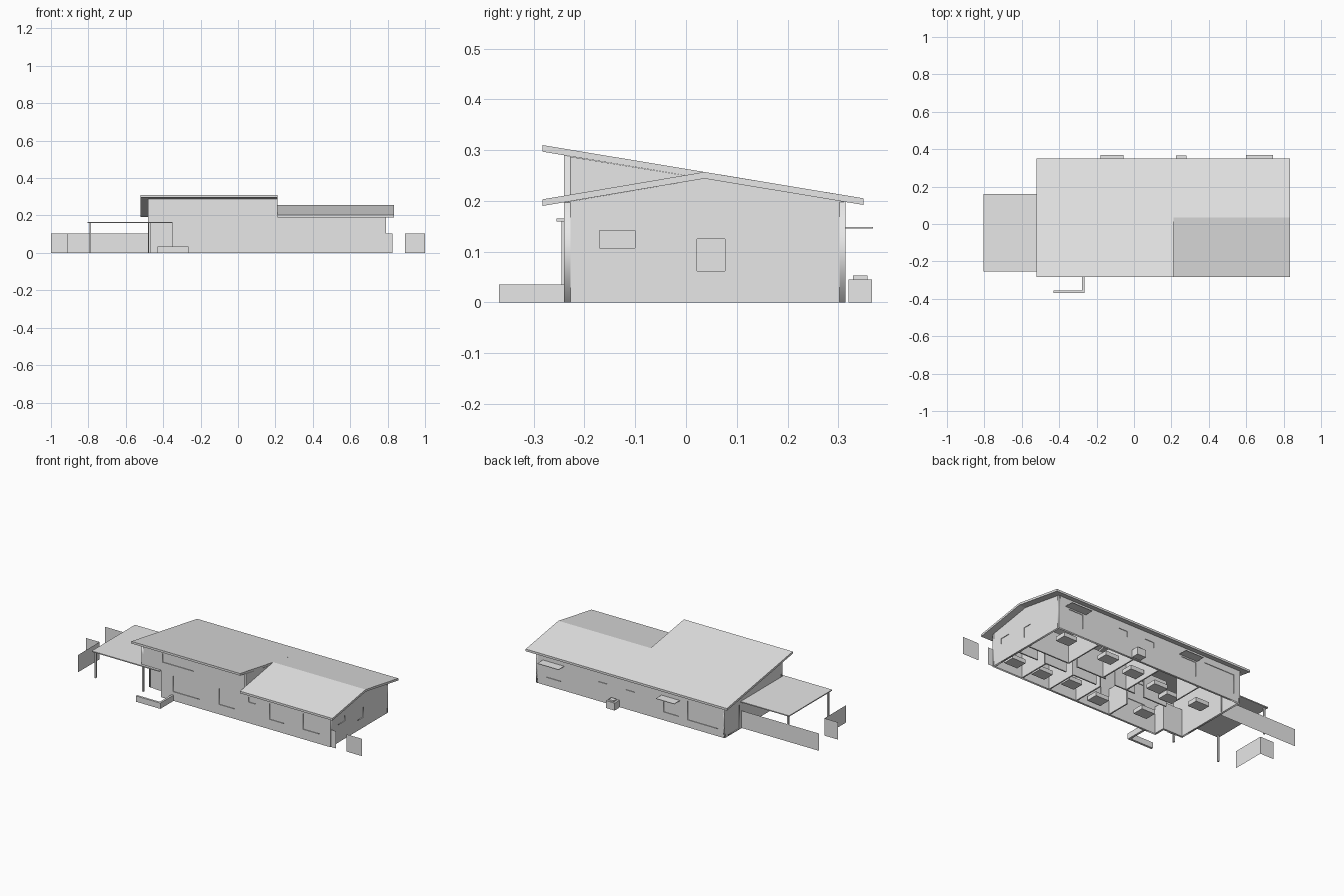
import bpy, bmesh
from mathutils import Vector, Matrix

if "Cube" in bpy.data.objects:
    bpy.data.objects.remove(bpy.data.objects["Cube"])

grey = bpy.data.materials.new("plain_grey")
grey.diffuse_color = (0.8, 0.8, 0.8, 1)
grey.use_nodes = True
grey.node_tree.nodes["Principled BSDF"].inputs["Base Color"].default_value = grey.diffuse_color
T = 0.012  # wall thickness


def add(name, mesh):
    ob = bpy.data.objects.new(name, mesh)
    mesh.materials.clear()
    mesh.materials.append(grey)
    bpy.context.scene.collection.objects.link(ob)
    return ob


def box(name, x0, x1, y0, y1, z0, z1):
    bm = bmesh.new()
    bmesh.ops.create_cube(bm, size=1)
    for v in bm.verts:
        v.co = Vector((x1 if v.co.x > 0 else x0, y1 if v.co.y > 0 else y0,
                       z1 if v.co.z > 0 else z0))
    me = bpy.data.meshes.new(name)
    bm.to_mesh(me)
    bm.free()
    return add(name, me)


def sheet(name, p, q, h):
    """Upright flat panel from p to q on the ground."""
    me = bpy.data.meshes.new(name)
    me.from_pydata([(*p, 0), (*q, 0), (*q, h), (*p, h)], [], [(0, 1, 2, 3)])
    return add(name, me)


def prism(name, profile, x0, x1):
    """(y, z) profile extruded along x."""
    bm = bmesh.new()
    face = bm.faces.new([bm.verts.new((x0, y, z)) for y, z in profile])
    res = bmesh.ops.extrude_face_region(bm, geom=[face])
    vs = [g for g in res["geom"] if isinstance(g, bmesh.types.BMVert)]
    bmesh.ops.translate(bm, verts=vs, vec=(x1 - x0, 0, 0))
    bmesh.ops.recalc_face_normals(bm, faces=bm.faces)
    me = bpy.data.meshes.new(name)
    bm.to_mesh(me)
    bm.free()
    return add(name, me)


def wall(name, axis, mid, outline, windows=()):
    """Upright wall centred on axis = mid, with framed window openings."""
    cu = bpy.data.curves.new(name, "CURVE")
    cu.dimensions = "2D"
    cu.fill_mode = "BOTH"
    cu.extrude = T / 2
    loops = [outline] + [[(a, c), (b, c), (b, d), (a, d)] for a, b, c, d in windows]
    for pts in loops:
        sp = cu.splines.new("POLY")
        sp.points.add(len(pts) - 1)
        for p, (a, b) in zip(sp.points, pts):
            p.co = (a, b, 0, 1)
        sp.use_cyclic_u = True
    tmp = bpy.data.objects.new("tmp", cu)
    bpy.context.scene.collection.objects.link(tmp)
    dg = bpy.context.evaluated_depsgraph_get()
    me = bpy.data.meshes.new_from_object(tmp.evaluated_get(dg))
    bpy.data.objects.remove(tmp)
    if axis == "y":
        m = Matrix(((1, 0, 0, 0), (0, 0, -1, mid), (0, 1, 0, 0), (0, 0, 0, 1)))
    else:
        m = Matrix(((0, 0, 1, mid), (1, 0, 0, 0), (0, 1, 0, 0), (0, 0, 0, 1)))
    me.transform(m)
    bm = bmesh.new()
    bm.from_mesh(me)
    bmesh.ops.remove_doubles(bm, verts=bm.verts, dist=1e-5)
    bmesh.ops.recalc_face_normals(bm, faces=bm.faces)
    bm.to_mesh(me)
    bm.free()
    me.name = name
    add(name, me)
    for i, (a, b, c, d) in enumerate(windows):
        pane = f"{name}_pane_{i}"
        if axis == "y":
            box(pane, a, b, mid - .002, mid + .002, c, d)
        else:
            box(pane, mid - .002, mid + .002, a, b, c, d)


# roofs: one long slope on the left, a gable on the right
R = 0.013
prism("high_roof", [(-.283, .31), (.35, .205), (.35, .192), (-.283, .297)], -.52, .212)
prism("low_roof", [(-.283, .203), (.036, .257), (.35, .205), (.35, .192),
                   (.036, .244), (-.283, .19)], .212, .833)

# outer walls
wall("front_wall", "y", -.24 + T / 2,
     [(-.48, .165), (-.35, .165), (-.35, 0), (.79, 0), (.79, .197),
      (.212, .197), (.212, .289), (-.48, .289)],
     [(-.27, -.09, .055, .15), (.04, .145, .06, .157), (.24, .285, .127, .157),
      (.38, .48, .06, .157), (.605, .715, .06, .157), (-.34, -.13, .215, .268)])
wall("back_wall", "y", .314 - T / 2,
     [(-.48, 0), (.79, 0), (.79, .198), (-.48, .198)],
     [(.62, .72, .05, .138), (.31, .37, .117, .152), (.125, .185, .117, .152),
      (-.17, -.07, .05, .138), (-.435, -.23, .045, .16)])
wall("right_wall", "x", .79 - T / 2,
     [(-.24, 0), (.314, 0), (.314, .198), (.036, .244), (-.24, .197)],
     [(-.17, -.10, .107, .142), (.022, .077, .062, .125)])
wall("left_wall", "x", -.48 + T / 2,
     [(-.24, .165), (-.17, .165), (-.17, 0), (.314, 0), (.314, .198), (-.24, .289)],
     [(.17, .28, .005, .15)])
wall("roof_step_wall", "x", .212 - T / 2, [(-.24, .197), (.036, .244), (-.24, .289)])

# recessed entry
box("entry_back_wall", -.48, -.35, -.17, -.158, 0, .165)
box("entry_side_wall", -.35, -.338, -.24, -.158, 0, .165)
box("entry_door", -.44, -.38, -.174, -.17, 0, .14)

# carport
box("carport_roof", -.805, -.48, -.255, .16, .159, .165)
box("entry_canopy", -.48, -.35, -.255, -.16, .159, .165)
for i, (x, y) in enumerate([(-.79, -.24), (-.79, .145), (-.474, -.234)]):
    box(f"carport_post_{i}", x - .005, x + .005, y - .005, y + .005, 0, .16)

# fences
H = 0.105
sheet("fence_back_left", (-1, .15), (-.48, .15), H)
sheet("fence_left_side", (-.91, -.235), (-.91, -.03), H)
sheet("fence_left_return", (-1, -.03), (-.91, -.03), H)
sheet("fence_right_stub", (.79, -.235), (.825, -.235), H)
sheet("fence_right", (.893, -.235), (1, -.235), H)

# planter, awnings, cooling unit
box("planter_front", -.43, -.265, -.368, -.355, 0, .035)
box("planter_side", -.278, -.265, -.355, -.24, 0, .035)
for i, (a, b) in enumerate([(.60, .742), (-.178, -.055)]):
    box(f"window_awning_{i}", a, b, .314, .368, .146, .149)
box("cooling_unit", .224, .282, .32, .366, 0, .045)
box("cooling_unit_cap", .236, .27, .329, .358, .045, .053)

# inner partitions: two lengthwise rows with door gaps, then cross walls
for i, (a, b, y) in enumerate([(.24, .40, -.03), (.45, .60, -.03), (.65, .778, -.03),
                               (.02, .16, .03), (.24, .44, .05), (.50, .778, .05),
                               (-.20, -.04, .03)]):
    box(f"long_partition_{i}", a, b, y - .004, y + .004, 0, .155)
for i, (x, a, b) in enumerate([(.59, -.228, -.03), (.40, -.228, -.03), (.21, -.228, -.03),
                               (.50, .05, .302), (.26, .05, .302), (.08, .03, .302),
                               (-.02, -.228, -.08), (-.20, .12, .302)]):
    box(f"cross_partition_{i}", x - .004, x + .004, a, b, 0, .155)

# furniture: raised slabs (beds, tables, counters)
for i, (x, y) in enumerate([(.70, -.16), (.51, -.16), (.32, -.14), (.10, -.18),
                            (-.18, -.13), (.34, .19), (.14, .16), (-.06, .12),
                            (-.18, .08), (-.35, .12), (.64, .20)]):
    box(f"furniture_{i}", x - .045, x + .045, y - .035, y + .035, .02, .045)
